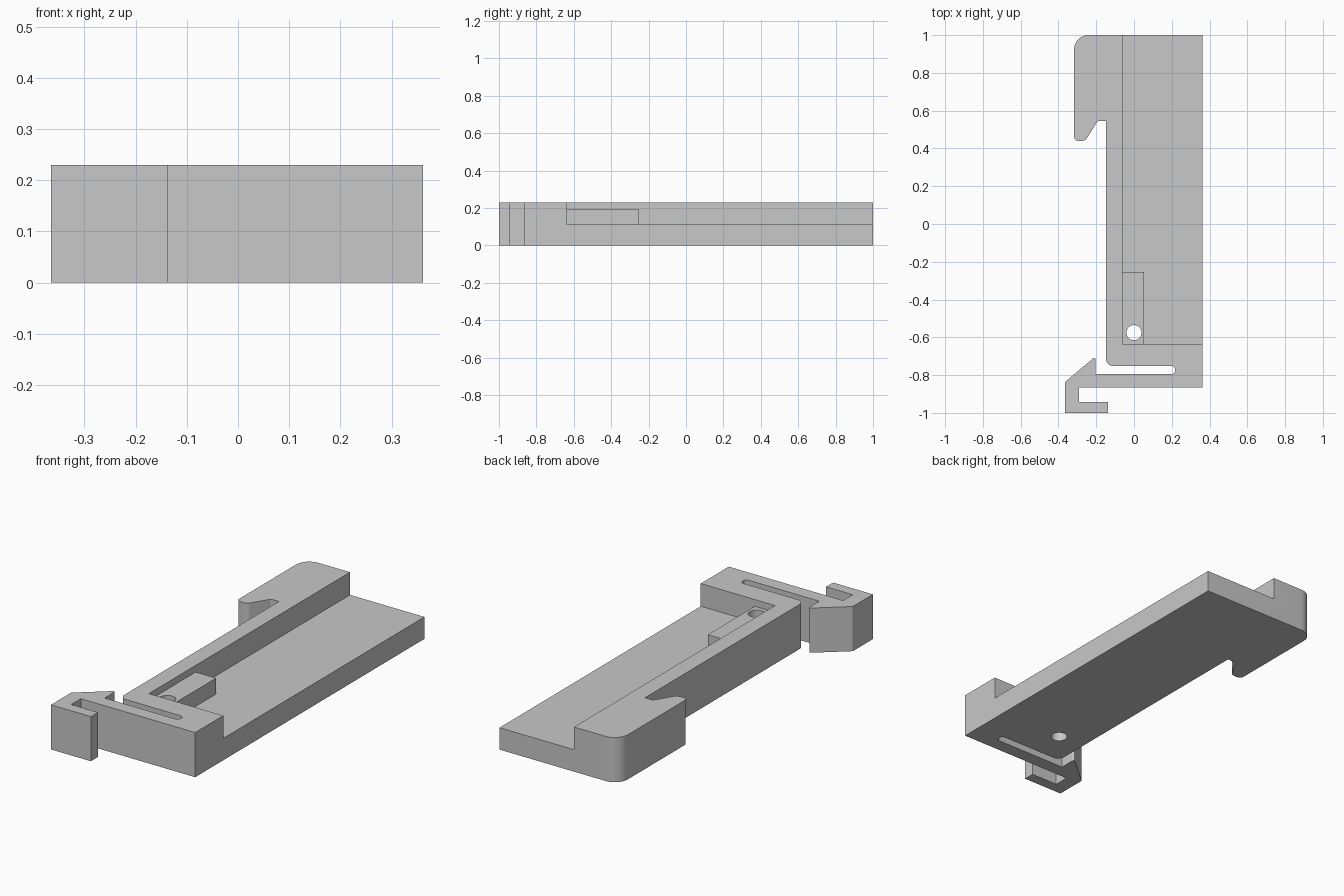
import bpy, bmesh
from math import tan, pi
from mathutils import Vector

cube = bpy.data.objects.get("Cube")
if cube:
    bpy.data.objects.remove(cube, do_unlink=True)

HEIGHT = 0.23
FLOOR = 0.113

grey = bpy.data.materials.new("light grey")
grey.use_nodes = True
colour = (0.58, 0.58, 0.58, 1)
grey.diffuse_color = colour
grey.node_tree.nodes["Principled BSDF"].inputs["Base Color"].default_value = colour


def rounded(corners, steps=8):
    """Outline from (x, y) or (x, y, radius) corners, with true arc fillets."""
    points = []
    for i, c in enumerate(corners):
        p = Vector(c[:2])
        if len(c) == 2:
            points.append(p)
            continue
        radius = c[2]
        a = (Vector(corners[i - 1][:2]) - p).normalized()
        b = (Vector(corners[(i + 1) % len(corners)][:2]) - p).normalized()
        reach = radius / tan(a.angle(b) / 2)
        centre = p + (a + b).normalized() * (reach ** 2 + radius ** 2) ** 0.5
        start, end = p + a * reach - centre, p + b * reach - centre
        for k in range(steps + 1):
            spoke = start.lerp(end, k / steps).normalized()
            points.append(centre + spoke * radius)
    return points


def prism(name, outline, z0, z1):
    """Extrude a flat outline between two heights."""
    bm = bmesh.new()
    face = bm.faces.new([bm.verts.new((p[0], p[1], z0)) for p in outline])
    top = bmesh.ops.extrude_face_region(bm, geom=[face])["geom"]
    bmesh.ops.translate(bm, vec=(0, 0, z1 - z0),
                        verts=[v for v in top if isinstance(v, bmesh.types.BMVert)])
    bmesh.ops.recalc_face_normals(bm, faces=bm.faces)
    mesh = bpy.data.meshes.new(name)
    bm.to_mesh(mesh)
    bm.free()
    mesh.materials.append(grey)
    obj = bpy.data.objects.new(name, mesh)
    bpy.context.collection.objects.link(obj)
    return obj


def box(name, x0, x1, y0, y1, z0, z1):
    return prism(name, [(x0, y0), (x1, y0), (x1, y1), (x0, y1)], z0, z1)


def activate(obj):
    bpy.ops.object.select_all(action="DESELECT")
    obj.select_set(True)
    bpy.context.view_layer.objects.active = obj


def combine(target, tool, operation):
    """Apply a boolean and remove its helper object."""
    mod = target.modifiers.new("boolean", "BOOLEAN")
    mod.operation, mod.object, mod.solver = operation, tool, "EXACT"
    activate(target)
    bpy.ops.object.modifier_apply(modifier=mod.name)
    bpy.data.objects.remove(tool, do_unlink=True)


# Outline: body, rear hook, flexible slot and front spring latch
outline = rounded([
    (0.362, 1), (-0.317, 1, 0.075),
    (-0.317, 0.44, 0.022), (-0.258, 0.44, 0.035), (-0.193, 0.545, 0.01), (-0.148, 0.545),
    (-0.148, -0.752, 0.038),
    (0.218, -0.752, 0.02), (0.218, -0.795, 0.02),
    (-0.203, -0.795), (-0.203, -0.7, 0.008),
    (-0.365, -0.836, 0.012), (-0.365, -1),
    (-0.138, -1), (-0.138, -0.943), (-0.29, -0.943), (-0.29, -0.865), (0.362, -0.865),
])
bracket = prism("clip_bracket", outline, 0, HEIGHT)

# Open recess over the plate
combine(bracket, box("recess_cutter", -0.062, 0.5, -0.637, 1.2, FLOOR, 0.4), "DIFFERENCE")

# Raised block in the recess corner, overlapping the walls and floor
combine(bracket, box("raised_block", -0.1, 0.054, -0.68, -0.255, 0.05, 0.195), "UNION")

# Screw hole through block and plate
bpy.ops.mesh.primitive_cylinder_add(vertices=48, radius=0.04, depth=1, location=(0, -0.575, 0.1))
combine(bracket, bpy.context.object, "DIFFERENCE")

activate(bracket)
bpy.ops.object.shade_smooth_by_angle(angle=pi / 6)
